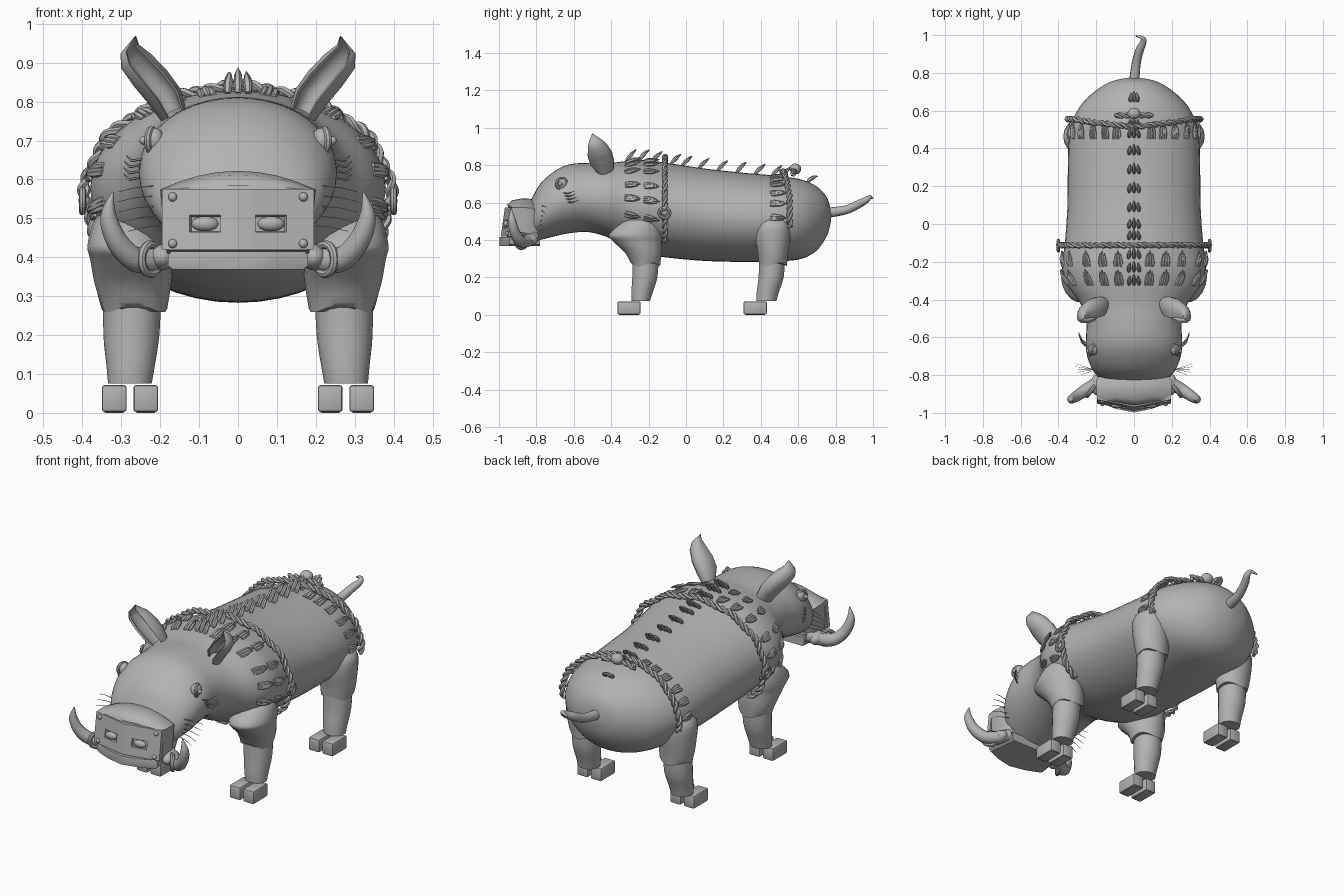
import bpy, bmesh, math, random
from mathutils import Vector as V

if "Cube" in bpy.data.objects:
    bpy.data.objects.remove(bpy.data.objects["Cube"])

random.seed(4)
grey = bpy.data.materials.new("stone grey")
grey.diffuse_color = (0.45, 0.45, 0.45, 1)
grey.use_nodes = True
grey.node_tree.nodes["Principled BSDF"].inputs["Base Color"].default_value = grey.diffuse_color


def finish(name, bm, smooth=40):
    bmesh.ops.recalc_face_normals(bm, faces=bm.faces)
    me = bpy.data.meshes.new(name)
    bm.to_mesh(me)
    bm.free()
    ob = bpy.data.objects.new(name, me)
    bpy.context.collection.objects.link(ob)
    me.materials.append(grey)
    bpy.ops.object.select_all(action='DESELECT')
    ob.select_set(True)
    bpy.context.view_layer.objects.active = ob
    bpy.ops.object.shade_smooth_by_angle(angle=math.radians(smooth))
    return ob


def skin(bm, rings):
    """Bridge equal-length point rings and cap both ends."""
    vs = [[bm.verts.new(p) for p in r] for r in rings]
    n = len(vs[0])
    for a, b in zip(vs, vs[1:]):
        for i in range(n):
            bm.faces.new((a[i], a[(i + 1) % n], b[(i + 1) % n], b[i]))
    bm.faces.new(vs[0])
    bm.faces.new(vs[-1][::-1])


def spline(rows, steps):
    """Catmull-Rom samples through rows of numbers."""
    out = []
    for i in range(len(rows) - 1):
        p = [rows[max(0, min(len(rows) - 1, i + k))] for k in (-1, 0, 1, 2)]
        for s in range(steps):
            t = s / steps
            out.append([0.5 * (2 * b + (c - a) * t + (2 * a - 5 * b + 4 * c - d) * t * t
                               + (3 * b - a - 3 * c + d) * t ** 3) for a, b, c, d in zip(*p)])
    return out + [list(rows[-1])]


def frames(pts):
    """Two normals at each path point."""
    res, ref = [], None
    for i in range(len(pts)):
        t = (pts[min(i + 1, len(pts) - 1)] - pts[max(i - 1, 0)]).normalized()
        if ref is None:
            ref = t.orthogonal()
        ref = (ref - t * ref.dot(t)).normalized()
        res.append((ref.copy(), t.cross(ref)))
    return res


def tube(bm, pts, radii, sides=8):
    pts = [V(p) for p in pts]
    skin(bm, [[p + (u * math.cos(a) + w * math.sin(a)) * r
               for a in (2 * math.pi * k / sides for k in range(sides))]
              for p, r, (u, w) in zip(pts, radii, frames(pts))])


def ball(bm, c, r, scale=(1, 1, 1), seg=16):
    vs = bmesh.ops.create_uvsphere(bm, u_segments=seg, v_segments=seg // 2 + 2, radius=r)['verts']
    for v in vs:
        v.co = V(v.co[k] * scale[k] + c[k] for k in range(3))


def box(bm, lo, hi, bevel=0.008):
    vs = bmesh.ops.create_cube(bm, size=1)['verts']
    for v in vs:
        v.co = V(lo[k] + (v.co[k] + .5) * (hi[k] - lo[k]) for k in range(3))
    es = list({e for v in vs for e in v.link_edges})
    bmesh.ops.bevel(bm, geom=es, offset=bevel, segments=2, affect='EDGES', profile=0.5)


def hoop(bm, c, R, r, u, w):
    """Torus in the plane of u and w."""
    c, u, w, n = V(c), V(u), V(w), V(u).cross(V(w))
    vs = []
    for i in range(20):
        a = 2 * math.pi * i / 20
        d = u * math.cos(a) + w * math.sin(a)
        vs.append([bm.verts.new(c + d * (R + r * math.cos(b)) + n * r * math.sin(b))
                   for b in (2 * math.pi * k / 8 for k in range(8))])
    for i in range(20):
        for k in range(8):
            bm.faces.new((vs[i][k], vs[i][(k + 1) % 8], vs[(i + 1) % 20][(k + 1) % 8], vs[(i + 1) % 20][k]))


# Body and head: y, top, bottom, half width
PROFILE = spline([(.775, .55, .50, .025), (.755, .625, .425, .12), (.70, .685, .345, .21),
                  (.62, .722, .30, .288), (.5, .742, .286, .338), (.3, .76, .283, .35),
                  (.1, .782, .288, .352), (-.1, .812, .306, .366), (-.22, .828, .326, .38),
                  (-.32, .822, .36, .355), (-.42, .81, .415, .285), (-.52, .812, .442, .253),
                  (-.62, .805, .437, .255), (-.70, .77, .42, .248), (-.78, .70, .40, .215),
                  (-.83, .61, .385, .165)], 4)


def surf(y, t, off=0.0):
    """Point on the body; t is the angle from the top, off lifts it outward."""
    for a, b in zip(PROFILE, PROFILE[1:]):
        if b[0] <= y <= a[0]:
            f = (a[0] - y) / (a[0] - b[0])
            top, bot, hw = (a[k] + (b[k] - a[k]) * f for k in (1, 2, 3))
            break
    return V(((hw + off) * math.sin(t), y, (top + bot) / 2 + ((top - bot) / 2 + off) * math.cos(t)))


bm = bmesh.new()
skin(bm, [[(w * math.sin(a), y, (t + b) / 2 + (t - b) / 2 * math.cos(a))
           for a in (2 * math.pi * k / 40 for k in range(40))] for y, t, b, w in PROFILE])
finish("body", bm, 60)

# Snout: arched block rounding down to the nose plate
bm = bmesh.new()
rings = []
for y, top, bot, hw, bow, arch in [(-.79, .60, .42, .17, 0, .05), (-.825, .62, .40, .198, 0, .05), (-.87, .622, .405, .20, .01, .048),
                                   (-.905, .612, .412, .198, .025, .038), (-.925, .585, .418, .194, .035, .015)]:
    rings.append([(hw * x, y - bow * (1 - abs(x)), z)
                  for x, z in [(x, bot) for x in (-.92, 0, .92)] +
                  [(x, top - arch * abs(x) ** 2) for x in (1, .75, .5, .25, 0, -.25, -.5, -.75, -1)]])
skin(bm, rings)
finish("snout", bm, 50)

# Nose plate, leaning back, with sunken nostrils
bm = bmesh.new()
xs, zs = (-.195, -.125, -.045, 0, .045, .125, .195), (.42, .465, .508, .575)
grid = [[bm.verts.new((x, -.99 + abs(x) * .2 + (z - .42) * .14, z)) for z in zs] for x in xs]
holes = []
for i in range(6):
    for j in range(3):
        f = bm.faces.new((grid[i][j], grid[i + 1][j], grid[i + 1][j + 1], grid[i][j + 1]))
        if j == 1 and i in (1, 4):
            holes.append(f)
ext = bmesh.ops.extrude_face_region(bm, geom=bm.faces[:], use_keep_orig=True)
for v in ext['geom']:
    if isinstance(v, bmesh.types.BMVert):
        v.co.y += .024
bmesh.ops.recalc_face_normals(bm, faces=bm.faces)
bmesh.ops.inset_individual(bm, faces=holes, thickness=.004, depth=-.012)
finish("nose_plate", bm, 25)
bm = bmesh.new()
for s in (-1, 1):
    ball(bm, (s * .085, -.958, .486), .035, (1, .5, .55))
    for z in (.435, .555):
        ball(bm, (s * .168, -.956 + (z - .42) * .14, z), .012, seg=10)
finish("nostrils_and_studs", bm)

# Lower jaw and lip
bm = bmesh.new()
skin(bm, [[(x * k, y, z) for x, y in ((-.16, -.78), (-.18, -.945), (-.1, -.977), (0, -.998),
           (.1, -.977), (.18, -.945), (.16, -.78))] for z, k in ((.368, .93), (.378, 1), (.405, 1), (.415, .95))])
finish("lower_jaw", bm)

for s, side in ((-1, "left"), (1, "right")):
    # Tusk with its ring and lip
    bm = bmesh.new()
    path = spline([(.15, -.81, .415, .03), (.21, -.85, .395, .033), (.265, -.885, .395, .032),
                   (.31, -.915, .44, .028), (.333, -.93, .505, .021), (.322, -.935, .568, .002)], 4)
    tube(bm, [(s * p[0], p[1], p[2]) for p in path], [p[3] for p in path], 12)
    finish(side + "_tusk", bm)
    bm = bmesh.new()
    hoop(bm, (s * .225, -.88, .395), .038, .011, V((s * .6, -.8, 0)).normalized(), V((0, 0, 1)))
    ball(bm, (s * .195, -.85, .40), .048, (.7, 1.2, .7))
    finish(side + "_tusk_ring", bm)

    # Ear: cupped leaf with a slanted tip, open to the front
    bm = bmesh.new()
    rings = []
    for x, y, z, w, d in [(.165, -.43, .765, .035, .042), (.19, -.45, .815, .044, .066), (.225, -.462, .86, .046, .067),
                          (.262, -.475, .905, .042, .05), (.278, -.488, .935, .026, .03), (.264, -.50, .968, .002, .003)]:
        ring = []
        for k, inner in [(i, 1) for i in range(11)] + [(i, .8) for i in range(10, -1, -1)]:
            a = math.radians(-50 + 28 * k)
            lx, ly = w * inner * math.cos(a), d * inner * math.sin(a)
            ring.append((s * (x + lx * .9 + ly * .2), y + ly * .95 - lx * .5, z - lx * .45))
        rings.append(ring)
    skin(bm, rings)
    finish(side + "_ear", bm, 50)

    # Eye with lid
    bm = bmesh.new()
    ball(bm, (s * .215, -.665, .70), .03, (.9, 1, 1.1))
    hoop(bm, (s * .222, -.665, .70), .029, .009, V((s * .35, -.94, 0)).normalized(), V((0, 0, 1)))
    ball(bm, (s * .243, -.672, .70), .011, seg=10)
    finish(side + "_eye", bm)

    # Lashes and whiskers
    bm = bmesh.new()
    for k in range(4):
        b = surf(-.655 + .008 * k, s * (1.35 + .1 * k))
        tube(bm, [b, b + V((s * .025, .022, -.004)), b + V((s * .04, .06, .01))], (.003, .004, .001), 5)
    for k in range(5):
        b = surf(-.77, s * (1.4 + .17 * k))
        tube(bm, [b, b + V((s * .045, .015 - .007 * k, -.004)), b + V((s * .09, .03 - .015 * k, -.015))],
             (.002, .0015, .001), 4)
    finish(side + "_whiskers", bm)

    # Legs: x, y, z, half width, half depth
    for pos, upper, lower, foot in (
            ("front", [(.265, -.215, .268, .083, .078), (.27, -.228, .33, .098, .098), (.274, -.262, .395, .106, .132),
                       (.283, -.272, .43, .104, .142), (.285, -.242, .495, .085, .1), (.28, -.24, .52, .06, .07)],
             [(.278, -.242, .075, .056, .05), (.276, -.235, .12, .062, .058), (.274, -.22, .20, .072, .068), (.272, -.215, .30, .074, .07)], -.305),
            ("back", [(.268, .465, .268, .083, .076), (.272, .465, .33, .094, .082), (.276, .463, .42, .098, .096),
                      (.28, .465, .48, .09, .09), (.275, .47, .52, .06, .065)],
             [(.278, .43, .075, .056, .055), (.276, .437, .12, .062, .06), (.274, .455, .20, .072, .068), (.272, .46, .30, .074, .07)], .37)):
        for part, rows in (("upper", upper), ("lower", lower)):
            bm = bmesh.new()
            skin(bm, [[(s * (x + rx * math.cos(a)), y + ry * math.sin(a),
                        z + (.01 * math.sin(3 * a) if part == "upper" and z < .27 else 0))
                       for a in (2 * math.pi * k / 18 for k in range(18))]
                      for x, y, z, rx, ry in spline(rows, 3)])
            finish(f"{side}_{pos}_{part}_leg", bm, 50)
        bm = bmesh.new()
        for x in (.237, .318):
            box(bm, (s * x - .032, foot - .062, .002), (s * x + .032, foot + .062, .072))
            # Toe plate at the sole keeps the hoof on the ground
            box(bm, (s * x - .026, foot - .056, 0), (s * x + .026, foot + .056, .02), .004)
        finish(f"{side}_{pos}_hoof", bm, 30)

# Tail with hooked tip
bm = bmesh.new()
path = spline([(0, .75, .545, .028), (.012, .85, .56, .024), (.03, .92, .59, .022), (.05, .965, .615, .017),
               (.045, .985, .63, .01), (.01, .996, .622, .004)], 4)
tube(bm, [p[:3] for p in path], [p[3] for p in path], 10)
finish("tail", bm)


# Bristles: clumps of three curved spikes
def clump(bm, y, t, length, lift, fan, thick=.0085):
    for k in (-1, 0, 1):
        pts = []
        ln = length * (1 if k == 0 else .85)
        for f in (0, .3, .6, .85, 1):
            a = t + fan * k * (1 - .35 * f)
            p = surf(y + ln * f, a)
            out = surf(y + ln * f, a, 1) - p
            pts.append(p + out * (lift * f ** .8 * ln / length - .003 + .004 * random.random()))
        tube(bm, pts, [thick * r for r in (.8, 1.15, 1, .6, .1)], 6)


bm = bmesh.new()
for t in (.22, .45, .72, 1.1, 1.42, 1.8):
    for s in (-1, 1):
        for y in (-.325, -.225):
            clump(bm, y, s * t, .085, .018, .045)
finish("shoulder_bristles", bm)
bm = bmesh.new()
for t in (.27, .46, .68, .95, 1.22, 1.55):
    for s in (-1, 1):
        clump(bm, .45, s * t, .09, .016, .045)
finish("rump_bristles", bm)
bm = bmesh.new()
for y in (-.32, -.25, -.18, -.08, -.02, .07, .17, .27, .37, .46, .51, .65):
    clump(bm, y, 0, .055, .06, .075, .010)
finish("spine_bristles", bm)


# Twisted two-strand ropes
def rope(bm, pts, r=.0095, pitch=.075):
    pts = [V(p[:3]) for p in spline([tuple(p) for p in pts], 10)]
    fr, dist, strands = frames(pts), 0, ([], [])
    for i, (p, (u, w)) in enumerate(zip(pts, fr)):
        dist += (p - pts[i - 1]).length if i else 0
        for k in (0, 1):
            a = 2 * math.pi * dist / pitch + math.pi * k
            strands[k].append(p + (u * math.cos(a) + w * math.sin(a)) * r * .85)
    for st in strands:
        tube(bm, st, [r] * len(st), 6)


bm = bmesh.new()
rope(bm, [surf(-.112, -2.25 + 4.5 * i / 18, .02 + .01 * (i % 2)) for i in range(19)])
finish("shoulder_rope", bm)
bm = bmesh.new()
rope(bm, [surf(.515 + .04 * min(1, abs(t) / 1.1), t, .024 + .006 * (i % 2))
          for i, t in enumerate([-1.75 + 3.5 * k / 16 for k in range(17)])])
rope(bm, [(-.10, .575, .755), (-.05, .575, .765), (0, .575, .768), (.05, .575, .765), (.10, .575, .755)])
finish("rump_rope", bm)

# Rope fittings
bm = bmesh.new()
for s in (-1, 1):
    hoop(bm, (s * .40, -.115, .545), .028, .009, V((0, 1, 0)), V((0, 0, 1)))
    ball(bm, (s * .395, -.115, .545), .016, seg=10)
finish("rope_rings", bm)
bm = bmesh.new()
ball(bm, (0, .585, .78), .034, (1, .9, .85))
finish("rump_knob", bm)
